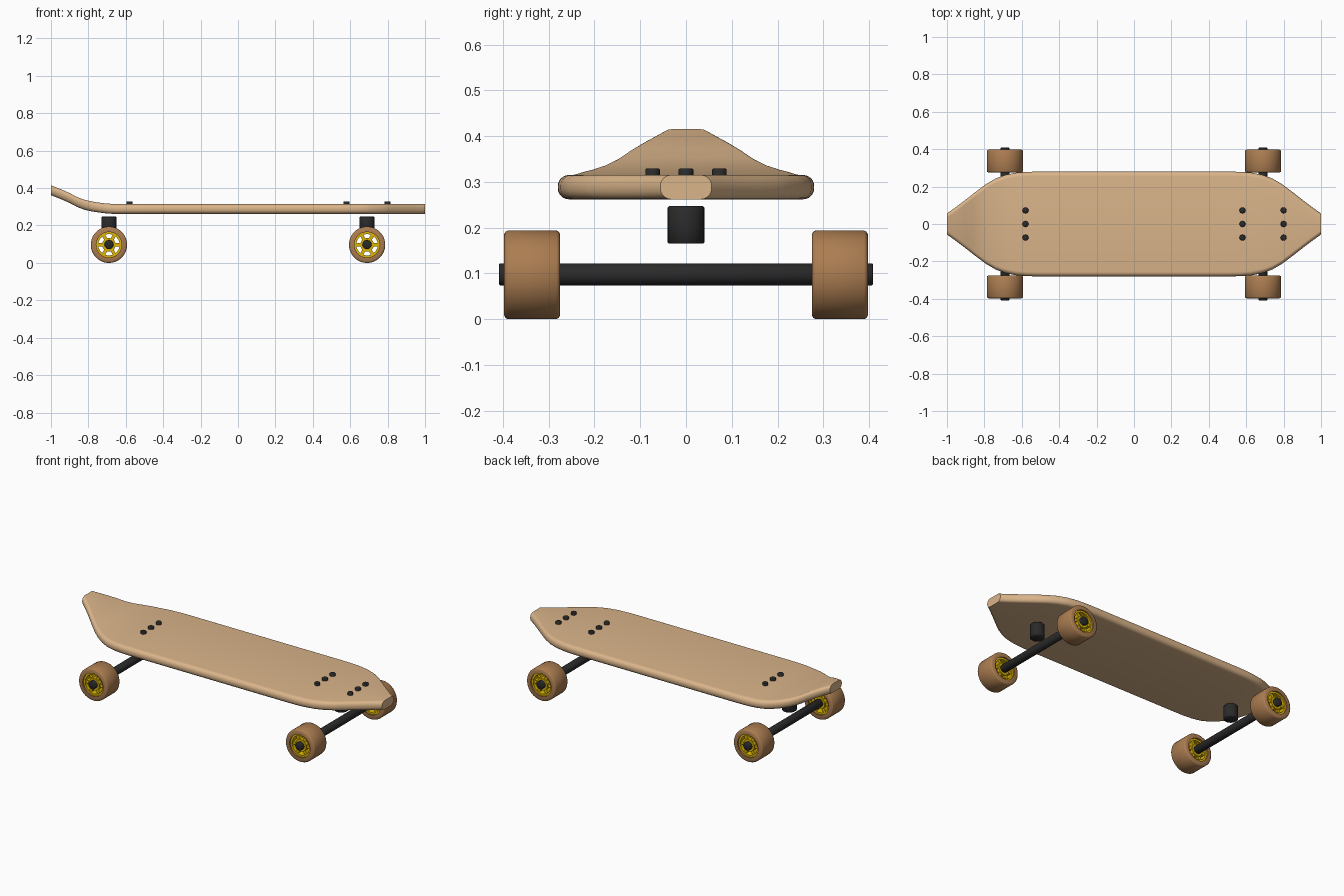
import bpy, bmesh, math
from mathutils import Matrix, Vector

if "Cube" in bpy.data.objects:
    bpy.data.objects.remove(bpy.data.objects["Cube"])


def material(name, rgb):
    m = bpy.data.materials.new(name)
    m.diffuse_color = (*[(c / 255) ** 2.2 for c in rgb], 1)
    m.use_nodes = True
    m.node_tree.nodes["Principled BSDF"].inputs["Base Color"].default_value = m.diffuse_color
    return m


WOOD = material("maple wood", (217, 179, 137))
TYRE = material("brown urethane", (170, 124, 82))
GOLD = material("yellow hub", (222, 180, 12))
BLACK = material("black metal", (46, 46, 46))


def finish(name, bm, mat, loc=(0, 0, 0), angle=35):
    bmesh.ops.recalc_face_normals(bm, faces=bm.faces)
    me = bpy.data.meshes.new(name)
    bm.to_mesh(me)
    bm.free()
    me.materials.append(mat)
    ob = bpy.data.objects.new(name, me)
    ob.location = loc
    bpy.context.collection.objects.link(ob)
    bpy.ops.object.select_all(action='DESELECT')
    ob.select_set(True)
    bpy.context.view_layer.objects.active = ob
    bpy.ops.object.shade_smooth_by_angle(angle=math.radians(angle))
    return ob


def loft(bm, rings, caps):
    """Skin closed rings; cap the ends, or join last to first."""
    vs = [[bm.verts.new(p) for p in r] for r in rings]
    n = len(vs[0])
    pairs = list(zip(vs, vs[1:])) + ([] if caps else [(vs[-1], vs[0])])
    for a, b in pairs:
        for i in range(n):
            j = (i + 1) % n
            bm.faces.new((a[i], a[j], b[j], b[i]))
    if caps:
        bm.faces.new(vs[0])
        bm.faces.new(vs[-1])


def lathe_y(bm, profile, n=48, caps=False):
    """Revolve (radius, y) points about the y axis."""
    loft(bm, [[(r * math.cos(t), y, r * math.sin(t))
               for t in (2 * math.pi * i / n for i in range(n))]
              for r, y in profile], caps)


def upright(name, r, z0, z1, x, y, n=32, bev=0.003):
    bm = bmesh.new()
    prof = [(r - bev, z0), (r, z0 + bev), (r, z1 - bev), (r - bev, z1)]
    lathe_y(bm, prof, n, caps=True)
    bm.transform(Matrix.Rotation(math.pi / 2, 4, 'X'))
    finish(name, bm, BLACK, (x, y, 0), 50)


def lerp(table, x):
    for (x0, y0), (x1, y1) in zip(table, table[1:]):
        if x <= x1:
            return y0 + (y1 - y0) * max(0, (x - x0)) / (x1 - x0)
    return table[-1][1]


# deck: rounded slab, tapering at both ends, with a raised tail at -x
WIDTH = [(0, .28), (.5, .28), (.57, .279), (.63, .274), (.69, .262), (.74, .243),
         (.79, .214), (.84, .177), (.90, .13), (.95, .092), (1, .056)]
LIFT = [(0, 0), (.66, 0), (.70, .002), (.74, .007), (.78, .013), (.82, .022),
        (.86, .037), (.90, .058), (.94, .076), (.97, .088), (1, .1)]
stations = sorted({s * x for s in (-1, 1) for x, _ in WIDTH + LIFT})
Z0, Z1, R = .262, .315, .024
rings = []
for x in stations:
    w = lerp(WIDTH, abs(x))
    lift = lerp(LIFT, -x) if x < 0 else 0
    ring = []
    for cy, cz, a0 in ((w - R, Z1 - R, 0), (R - w, Z1 - R, 90),
                       (R - w, Z0 + R, 180), (w - R, Z0 + R, 270)):
        for k in range(7):
            a = math.radians(a0 + 15 * k)
            ring.append((x, cy + R * math.cos(a), cz + R * math.sin(a) + lift))
    rings.append(ring)
bm = bmesh.new()
loft(bm, rings, True)
finish("deck", bm, WOOD)

# trucks and wheels
AX, AZ, RW = .69, .097, .097
for sx, end in ((-1, "tail"), (1, "nose")):
    x = sx * AX
    upright(end + "_truck_post", .04, .165, .247, x, 0)
    bm = bmesh.new()
    lathe_y(bm, [(.022, -.408), (.024, -.406), (.024, .406), (.022, .408)], 32, True)
    finish(end + "_axle", bm, BLACK, (x, 0, AZ + .001), 50)
    for dx in (-.11, .11):
        for y in (-.073, 0, .073):
            upright(end + "_bolt", .016, .29, .329, x + dx, y, 20, .002)

    for sy, side in ((-1, "front"), (1, "back")):
        loc = (x, sy * .336, AZ)
        # tyre with rounded shoulders
        bm = bmesh.new()
        h, b = .061, .008
        prof = [(.068, -h), (RW - b, -h), (RW - .003, -h + .003), (RW, -h + b)]
        lathe_y(bm, prof + [(r, -y) for r, y in reversed(prof)], 56)
        finish(f"{end}_{side}_tyre", bm, TYRE, loc, 40)
        # hub: rim, sleeve and six spokes
        bm = bmesh.new()
        for r0, r1, hh in ((.057, .0685, .052), (.022, .036, .052)):
            lathe_y(bm, [(r0, -hh), (r1, -hh), (r1, hh), (r0, hh)])
        for i in range(6):
            rot = Matrix.Rotation(i * math.pi / 3, 4, 'Y')
            bmesh.ops.create_cube(bm, size=1, matrix=rot @ Matrix.Translation((.046, 0, 0))
                                  @ Matrix.Diagonal((.028, .09, .018, 1)))
        finish(f"{end}_{side}_hub", bm, GOLD, loc, 30)
